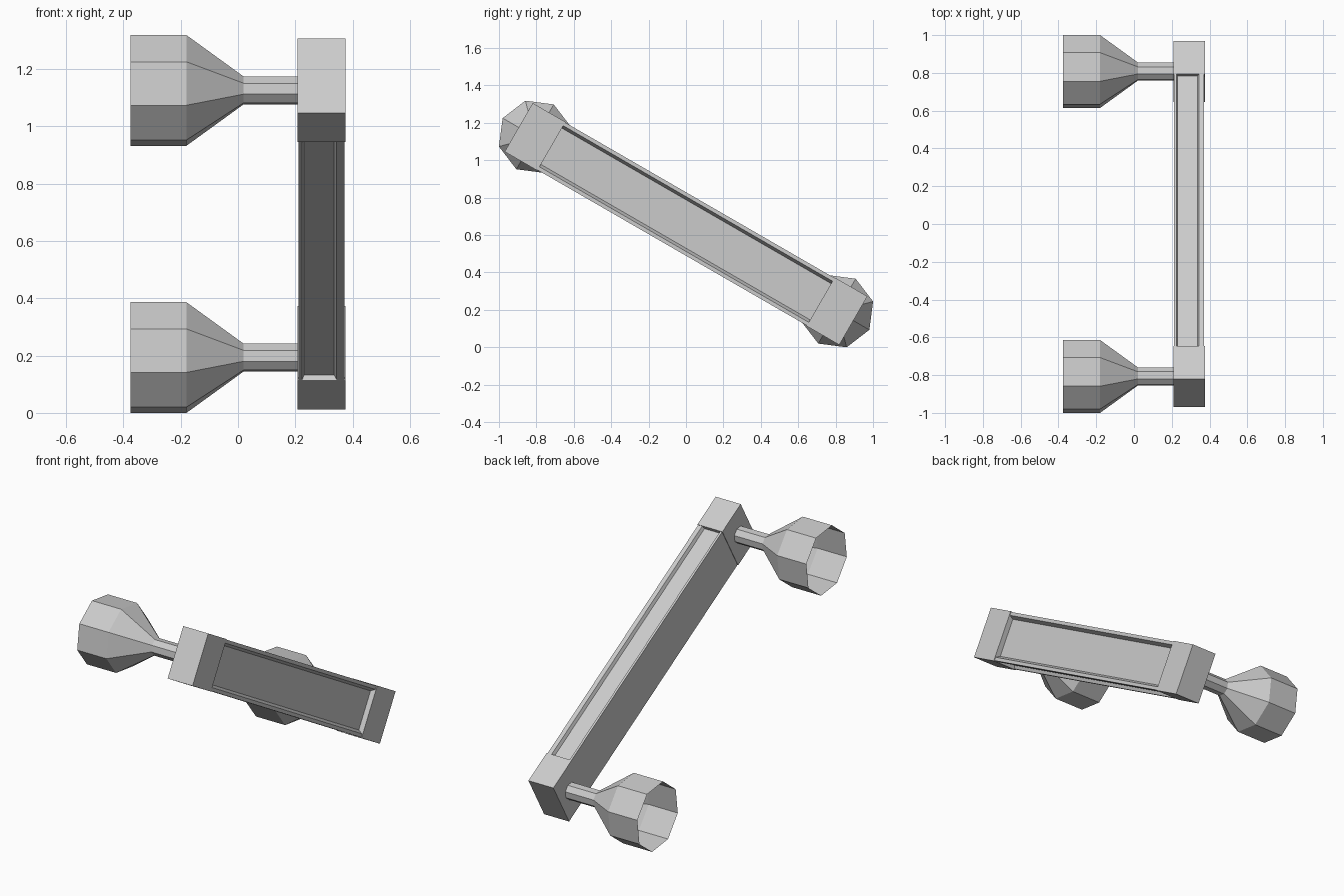
import bpy, bmesh
from math import cos, sin, pi, radians
from mathutils import Matrix

old = bpy.data.objects.get("Cube")
if old:
    bpy.data.objects.remove(old)

grey = bpy.data.materials.new("light_grey")
grey.use_nodes = True
grey.diffuse_color = (0.6, 0.6, 0.6, 1)
grey.node_tree.nodes["Principled BSDF"].inputs["Base Color"].default_value = (0.6, 0.6, 0.6, 1)

# Everything is built along local y, then tilted down towards the back
TILT = Matrix.Translation((0, 0, 0.659)) @ Matrix.Rotation(radians(-30), 4, "X")
END = 0.932       # distance from the middle to each end block


def finish(name, bm):
    bmesh.ops.recalc_face_normals(bm, faces=bm.faces)
    bm.transform(TILT)
    mesh = bpy.data.meshes.new(name)
    bm.to_mesh(mesh)
    bm.free()
    mesh.materials.append(grey)
    obj = bpy.data.objects.new(name, mesh)
    bpy.context.scene.collection.objects.link(obj)


def loft(bm, rings):
    """Join closed rings of points with quads and return the vertex rings."""
    loops = [[bm.verts.new(p) for p in ring] for ring in rings]
    for a, b in zip(loops, loops[1:]):
        for i in range(len(a)):
            j = (i + 1) % len(a)
            bm.faces.new((a[i], a[j], b[j], b[i]))
    return loops


def end_block(name, y):
    bm = bmesh.new()
    size = Matrix.Diagonal((0.167, 0.202, 0.3, 1))
    bmesh.ops.create_cube(bm, size=1, matrix=Matrix.Translation((0.2915, y, 0)) @ size)
    finish(name, bm)


def cup(name, y):
    """Open eight-sided cup on a thin stem, opening towards -x."""
    profile = [(-0.375, 0.2), (-0.18, 0.2), (0.02, 0.05), (0.21, 0.05)]
    bm = bmesh.new()
    loft(bm, [[(x, y + r * cos(i * pi / 4), r * sin(i * pi / 4)) for i in range(8)]
              for x, r in profile])
    finish(name, bm)


# Beam: constant section with shallow sloped channels on top, bottom and outer side
upper = [(0.211, 0.147), (0.224, 0.147), (0.231, 0.128), (0.335, 0.128),
         (0.344, 0.147), (0.371, 0.147), (0.371, 0.127), (0.343, 0.112)]
section = upper + [(x, -z) for x, z in reversed(upper)]
bm = bmesh.new()
ends = loft(bm, [[(x, y, z) for x, z in section] for y in (-0.84, 0.84)])
for ring in ends:
    bm.faces.new(ring)
finish("beam", bm)

# Matching block and cup at each end
for label, side in (("upper", -1), ("lower", 1)):
    end_block(label + "_end_block", side * END)
    cup(label + "_cup", side * END)
